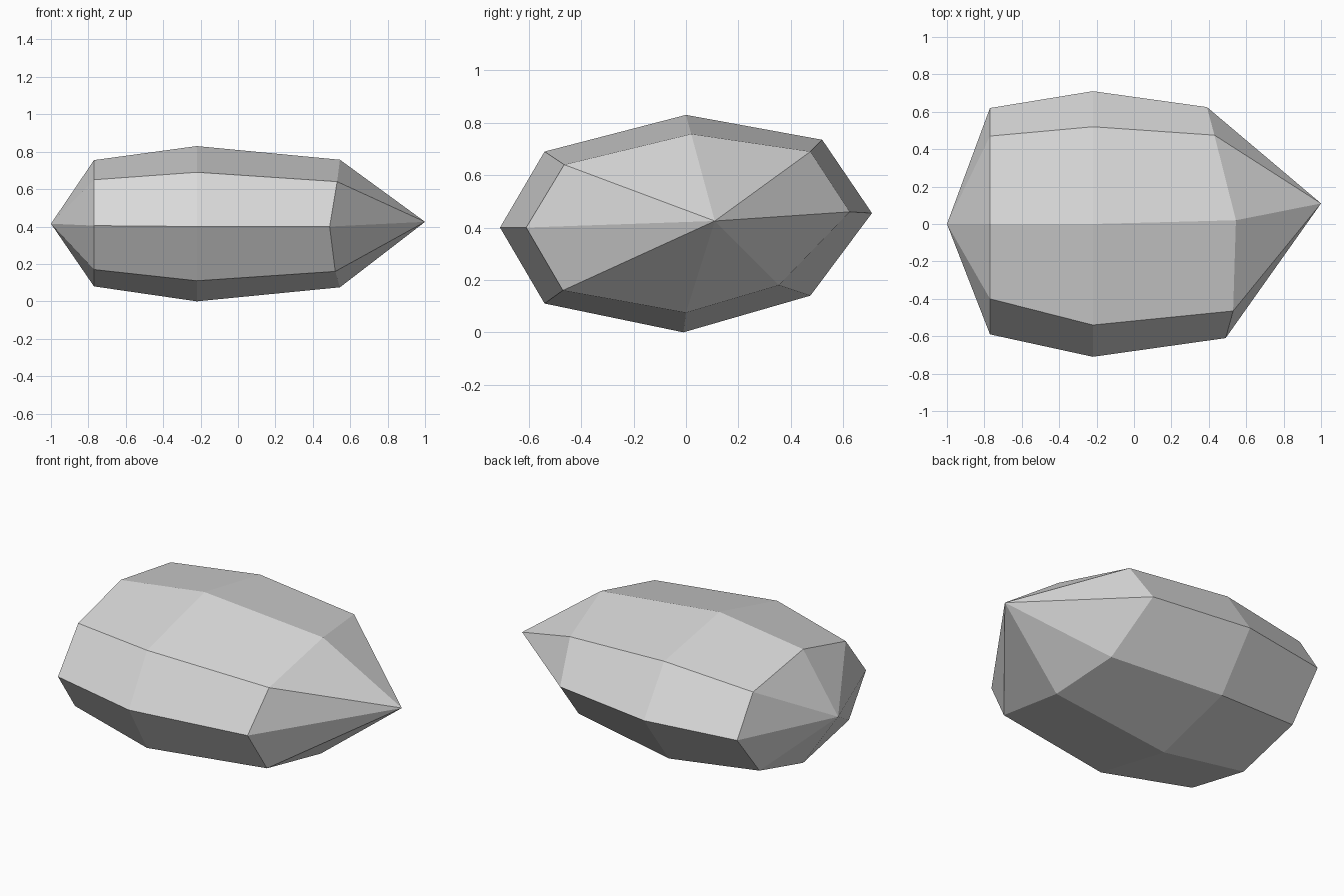
import bpy
import bmesh

# Remove the default cube only
default_cube = bpy.data.objects.get("Cube")
if default_cube:
    bpy.data.objects.remove(default_cube, do_unlink=True)


def make_material(name, colour):
    """One flat colour, shown in both the viewport and renders."""
    material = bpy.data.materials.new(name)
    material.use_nodes = True
    material.diffuse_color = colour
    shader = material.node_tree.nodes["Principled BSDF"]
    shader.inputs["Base Color"].default_value = colour
    shader.inputs["Roughness"].default_value = 0.8
    return material


def add_ring(mesh, x_positions, outline):
    """Add one eight-sided cross-section, running from the top towards the back."""
    return [mesh.verts.new((x, y, z)) for x, (y, z) in zip(x_positions, outline)]


def bridge(mesh, first, second):
    """Join two neighbouring cross-sections with flat quads."""
    for i in range(len(first)):
        j = (i + 1) % len(first)
        mesh.faces.new((first[i], first[j], second[j], second[i]))


def cap(mesh, ring, tip):
    """Close a cross-section with a fan of triangles meeting at a point."""
    for i in range(len(ring)):
        mesh.faces.new((ring[i], ring[(i + 1) % len(ring)], tip))


# Cross-section outlines as (y, z)
blunt_outline = [(0, .755), (.47, .68), (.62, .45), (.41, .19),
                 (0, .08), (-.43, .17), (-.59, .405), (-.4, .65)]
middle_outline = [(0, .83), (.52, .735), (.71, .455), (.475, .14),
                  (-.01, 0), (-.54, .11), (-.71, .4), (-.54, .69)]
pointed_outline = [(.02, .757), (.475, .69), (.625, .46), (.355, .18),
                   (0, .075), (-.47, .16), (-.61, .4), (-.465, .64)]
pointed_positions = [.545, .43, .39, .457, .545, .52, .49, .53]

# Faceted stone body
mesh = bmesh.new()
blunt_ring = add_ring(mesh, [-.77] * len(blunt_outline), blunt_outline)
middle_ring = add_ring(mesh, [-.22] * len(middle_outline), middle_outline)
pointed_ring = add_ring(mesh, pointed_positions, pointed_outline)
bridge(mesh, blunt_ring, middle_ring)
bridge(mesh, middle_ring, pointed_ring)

# Blunt end and long pointed end
cap(mesh, blunt_ring, mesh.verts.new((-1, 0, .415)))
cap(mesh, pointed_ring, mesh.verts.new((1, .11, .425)))
bmesh.ops.recalc_face_normals(mesh, faces=mesh.faces[:])

# Flat-shaded object with a single stone colour
stone_data = bpy.data.meshes.new("faceted_stone")
mesh.to_mesh(stone_data)
mesh.free()
stone_data.materials.append(make_material("stone_grey", (.7, .7, .7, 1)))
stone = bpy.data.objects.new("faceted_stone", stone_data)
bpy.context.collection.objects.link(stone)
